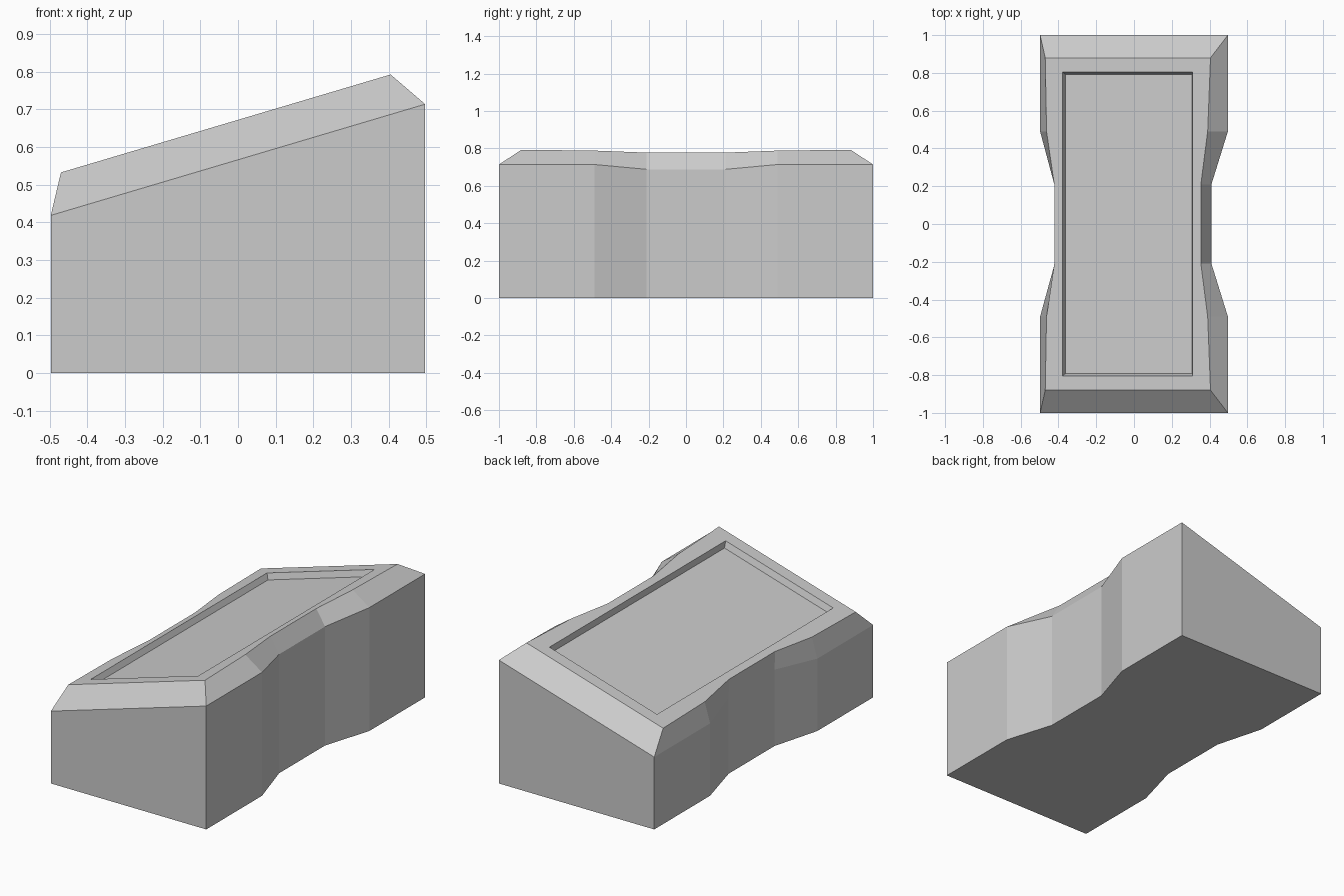
import bpy, bmesh

if "Cube" in bpy.data.objects:
    bpy.data.objects.remove(bpy.data.objects["Cube"])


def ring(left, right, y_end, height):
    """12-point loop: left/right give x at the end, shoulder and waist."""
    ys = (y_end, 0.49, 0.21)
    half_right = [(x, y) for x, y in zip(right, ys)]
    half_left = [(x, y) for x, y in zip(left, ys)]
    pts = [(x, -y) for x, y in half_right] + half_right[::-1]
    pts += half_left + [(x, -y) for x, y in half_left[::-1]]
    return [(x, y, height(x)) for x, y in pts]


def slope(z0):
    return lambda x: z0 + 0.297 * x


outer_l, outer_r = (-0.497, -0.497, -0.42), (0.497, 0.497, 0.41)
rings = [
    ring(outer_l, outer_r, 1.0, lambda x: 0.0),                        # base
    ring(outer_l, outer_r, 1.0, slope(0.566)),                         # wall top
    ring((-0.47, -0.463, -0.422), (0.405, 0.39, 0.354), 0.88, slope(0.672)),  # chamfer top
    ring((-0.378,) * 3, (0.31,) * 3, 0.805, slope(0.672)),             # recess rim
    ring((-0.363,) * 3, (0.308,) * 3, 0.792, slope(0.636)),            # recess floor
]

# Sloped block with waisted sides and a sunken top panel
bm = bmesh.new()
loops = [[bm.verts.new(p) for p in r] for r in rings]
n = len(loops[0])
for low, high in zip(loops, loops[1:]):
    for i in range(n):
        j = (i + 1) % n
        bm.faces.new((low[i], low[j], high[j], high[i]))
bm.faces.new(loops[0][::-1])

# Recess floor as strips across the panel
floor = loops[-1]
for i in range(5):
    bm.faces.new((floor[i], floor[i + 1], floor[10 - i], floor[11 - i]))

bmesh.ops.recalc_face_normals(bm, faces=bm.faces)
mesh = bpy.data.meshes.new("sloped_block")
bm.to_mesh(mesh)
bm.free()
block = bpy.data.objects.new("sloped_block", mesh)
bpy.context.collection.objects.link(block)
